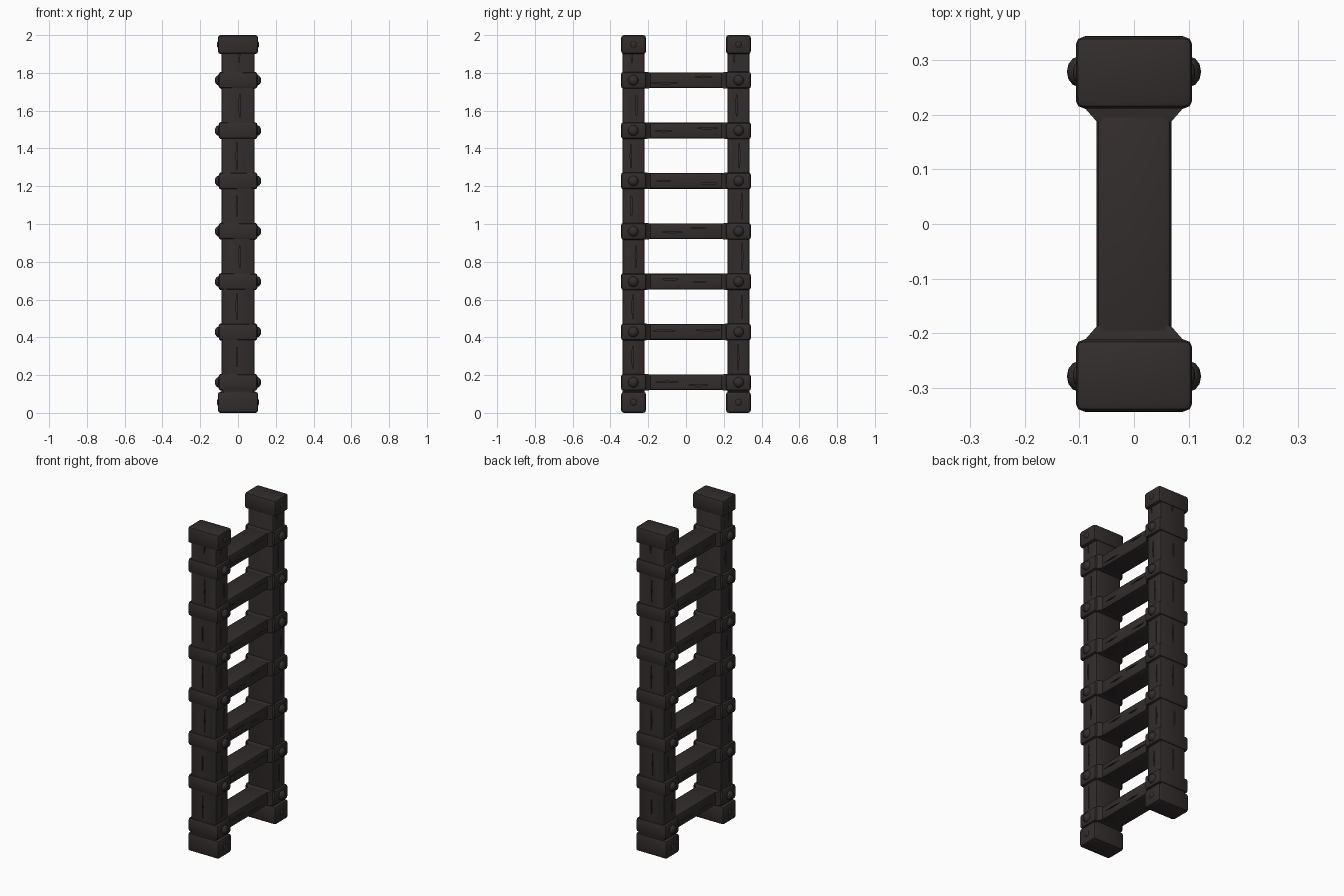
import bpy, bmesh, math, random
from mathutils import Matrix, Vector

if "Cube" in bpy.data.objects:
    bpy.data.objects.remove(bpy.data.objects["Cube"])

random.seed(4)
wood = bpy.data.materials.new("dark_wood")
wood.diffuse_color = (0.033, 0.026, 0.026, 1)
wood.use_nodes = True
wood.node_tree.nodes["Principled BSDF"].inputs["Base Color"].default_value = wood.diffuse_color


def finish(bm, name):
    bmesh.ops.recalc_face_normals(bm, faces=bm.faces[:])
    me = bpy.data.meshes.new(name)
    bm.to_mesh(me)
    bm.free()
    ob = bpy.data.objects.new(name, me)
    bpy.context.collection.objects.link(ob)
    me.materials.append(wood)
    return ob


def activate(ob):
    bpy.ops.object.select_all(action='DESELECT')
    ob.select_set(True)
    bpy.context.view_layer.objects.active = ob


def smooth(ob):
    activate(ob)
    bpy.ops.object.shade_smooth_by_angle(angle=math.radians(40))


def block(name, centre, size, bevel, tilt=0.0):
    """Rounded box, optionally tilted slightly for a hand-made look."""
    bm = bmesh.new()
    bmesh.ops.create_cube(bm, size=1)
    bmesh.ops.scale(bm, vec=size, verts=bm.verts)
    bmesh.ops.bevel(bm, geom=bm.edges[:], offset=bevel, segments=2, profile=0.5, affect='EDGES')
    bmesh.ops.rotate(bm, cent=(0, 0, 0), matrix=Matrix.Rotation(tilt, 3, 'Y'), verts=bm.verts)
    bmesh.ops.translate(bm, vec=centre, verts=bm.verts)
    return finish(bm, name)


def carve(ob, cracks):
    """Cut thin tapered grooves: (centre, along axis, width axis, normal, length)."""
    bm = bmesh.new()
    for c, along, wide, normal, length in cracks:
        c, a, w, n = map(Vector, (c, along, wide, normal))
        ring = [a * length / 2, w * 0.004, -a * length / 2, -w * 0.004]
        lo = [bm.verts.new(c + r - n * 0.008) for r in ring]
        hi = [bm.verts.new(c + r + n * 0.01) for r in ring]
        bm.faces.new(lo)
        bm.faces.new(hi)
        for i in range(4):
            j = (i + 1) % 4
            bm.faces.new((lo[i], lo[j], hi[j], hi[i]))
    cutter = finish(bm, "crack_cutter")
    cutter.hide_render = True
    mod = ob.modifiers.new("cracks", 'BOOLEAN')
    mod.operation = 'DIFFERENCE'
    mod.solver = 'EXACT'
    mod.object = cutter
    activate(ob)
    bpy.ops.object.modifier_apply(modifier=mod.name)
    bpy.data.objects.remove(cutter)


def rivet(name, side, x, y, z, radius, height):
    bm = bmesh.new()
    bmesh.ops.create_uvsphere(bm, u_segments=12, v_segments=8, radius=1)
    bmesh.ops.scale(bm, vec=(height, radius, radius), verts=bm.verts)
    bmesh.ops.translate(bm, vec=(side * x, y, z), verts=bm.verts)
    smooth(finish(bm, name))


def collar(name, s, z):
    """Tapered sleeve where a rung enters its band."""
    bm = bmesh.new()
    rings = []
    for y, hx, hz in ((0.225, 0.095, 0.044), (0.21, 0.088, 0.044), (0.187, 0.068, 0.041)):
        rings.append([bm.verts.new((u * hx, s * y, z + v * hz))
                      for u, v in ((-1, -1), (1, -1), (1, 1), (-1, 1))])
    for a, b in zip(rings, rings[1:]):
        for i in range(4):
            j = (i + 1) % 4
            bm.faces.new((a[i], a[j], b[j], b[i]))
    bm.faces.new(rings[0])
    bm.faces.new(rings[-1])
    finish(bm, name)


levels = [0.162 + 0.2665 * i for i in range(7)]
X, Y, Z = (1, 0, 0), (0, 1, 0), (0, 0, 1)

for s, label in ((-1, "front"), (1, "back")):
    # upright post with grain cracks between the bands
    post = block(label + "_post", (0, s * 0.2775, 1), (0.175, 0.118, 1.96), 0.012)
    cracks = []
    for z in levels:
        top = z + 0.133
        if top > 1.92:
            top = 1.85
        j = random.uniform
        length = 0.09 if z == levels[-1] else 0.15
        cracks.append(((j(-.01, .01), s * 0.3365, top), Z, X, (0, s, 0), length))
        for d in (-1, 1):
            cracks.append(((d * 0.0875, s * 0.2775 + j(-.025, .025), top), Z, Y, (d, 0, 0), length))
    carve(post, cracks)
    smooth(post)
    # end caps
    for z, h, part in ((1.95, 0.10, "top_cap"), (0.056, 0.112, "foot_cap")):
        smooth(block(f"{label}_{part}", (0, s * 0.2775, z), (0.213, 0.131, h), 0.014))
        for d in (-1, 1):
            rivet(f"{label}_{part}_rivet", d, 0.104, s * 0.2775, z, 0.018, 0.008)
    # bands with rivets and collars
    for z in levels:
        smooth(block(label + "_band", (0, s * 0.2775, z), (0.206, 0.133, 0.088), 0.014,
                     random.uniform(-0.02, 0.02)))
        collar(label + "_collar", s, z)
        for d in (-1, 1):
            rivet(label + "_band_rivet", d, 0.101, s * 0.279, z, 0.028, 0.022)

# rungs with lengthwise cracks
for z in levels:
    rung = block("rung", (0, 0, z), (0.137, 0.46, 0.084), 0.012)
    carve(rung, [((d * 0.0685, y + random.uniform(-.03, .03), z + random.uniform(-.018, .018)),
                  Y, Z, (d, 0, 0), random.uniform(0.09, 0.15))
                 for d in (-1, 1) for y in (-0.09, 0.09)])
    smooth(rung)
